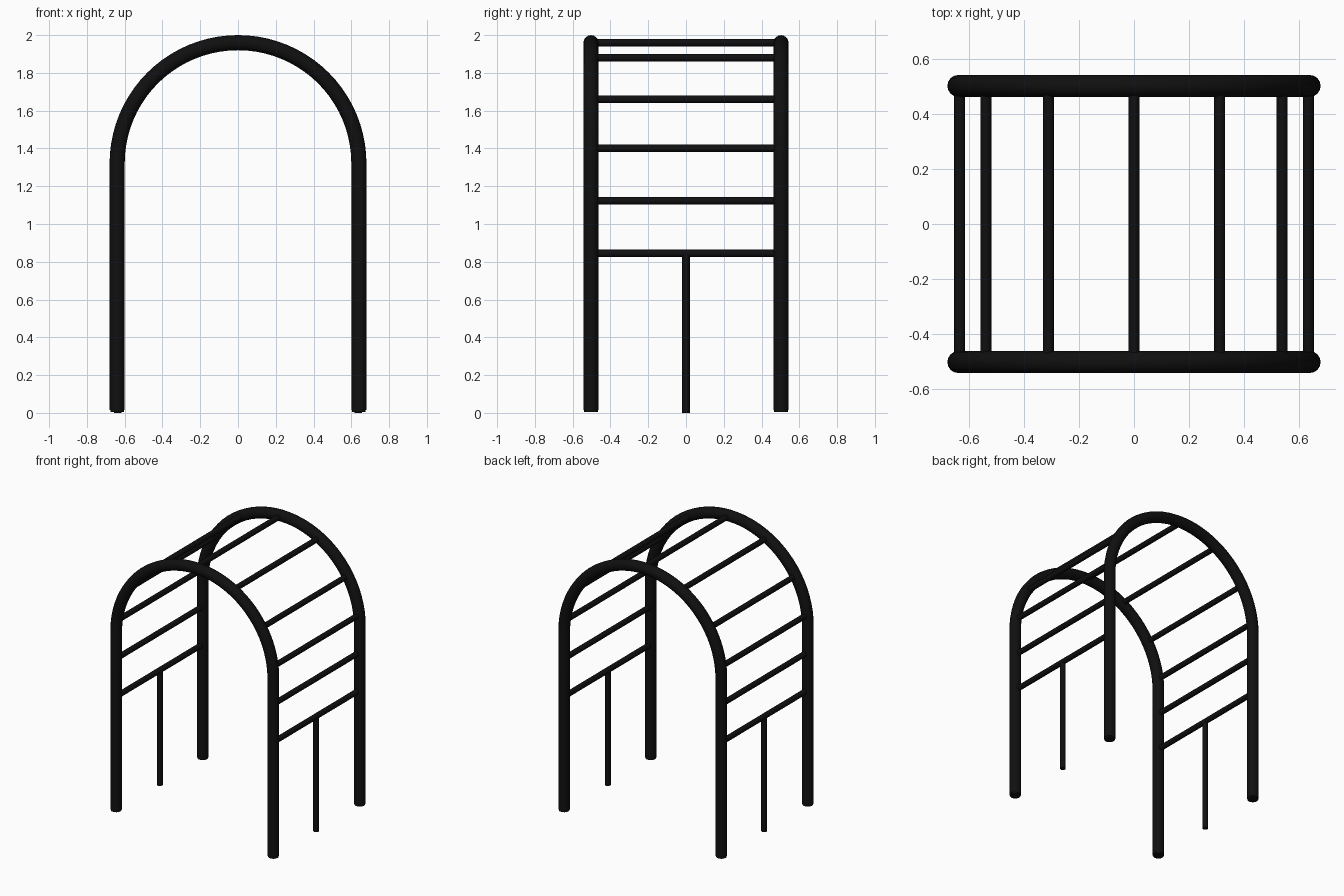
import bpy
import math

if "Cube" in bpy.data.objects:
    bpy.data.objects.remove(bpy.data.objects["Cube"])

R, SPRING, DEPTH = 0.64, 1.32, 0.503   # arch radius, spring height, hoop offset in y

black = bpy.data.materials.new("black metal")
black.diffuse_color = (0.005, 0.005, 0.005, 1)
black.use_nodes = True
black.node_tree.nodes["Principled BSDF"].inputs["Base Color"].default_value = black.diffuse_color


def tube(name, points, radius, res):
    """Sweep a round capped tube along a list of points."""
    cu = bpy.data.curves.new(name, "CURVE")
    cu.dimensions = "3D"
    cu.bevel_depth, cu.bevel_resolution, cu.use_fill_caps = radius, res, True
    sp = cu.splines.new("POLY")
    sp.points.add(len(points) - 1)
    for p, co in zip(sp.points, points):
        p.co = (*co, 1)
    ob = bpy.data.objects.new(name, cu)
    bpy.context.collection.objects.link(ob)
    bpy.ops.object.select_all(action="DESELECT")
    ob.select_set(True)
    bpy.context.view_layer.objects.active = ob
    bpy.ops.object.convert(target="MESH")
    ob = bpy.context.view_layer.objects.active
    ob.data.materials.clear()
    ob.data.materials.append(black)
    bpy.ops.object.shade_smooth_by_angle(angle=math.radians(40))
    return ob


# Two arched hoops, each with two small foot plugs
for label, y in (("front", -DEPTH), ("back", DEPTH)):
    arc = [(-R * math.cos(math.pi * i / 40), y, SPRING + R * math.sin(math.pi * i / 40))
           for i in range(41)]
    tube(label + "_hoop", [(-R, y, 0.015)] + arc + [(R, y, 0.015)], 0.04, 6)
    for side, x in (("left", -R), ("right", R)):
        tube(f"{label}_{side}_foot", [(x, y, 0.005), (x, y, 0.03)], 0.036, 6)

# Top rung
tube("top_rung", [(0, -DEPTH, 1.96), (0, DEPTH, 1.96)], 0.02, 4)

# Side rungs and centre stakes, mirrored left and right
for side, s in (("left", -1), ("right", 1)):
    for i, (x, z) in enumerate(((0.312, 1.88), (0.54, 1.66), (0.635, 1.40),
                                (0.636, 1.123), (0.636, 0.844))):
        tube(f"{side}_rung_{i + 1}", [(s * x, -DEPTH, z), (s * x, DEPTH, z)], 0.02, 4)
    tube(side + "_stake", [(s * 0.636, 0, 0), (s * 0.636, 0, 0.844)], 0.02, 4)
